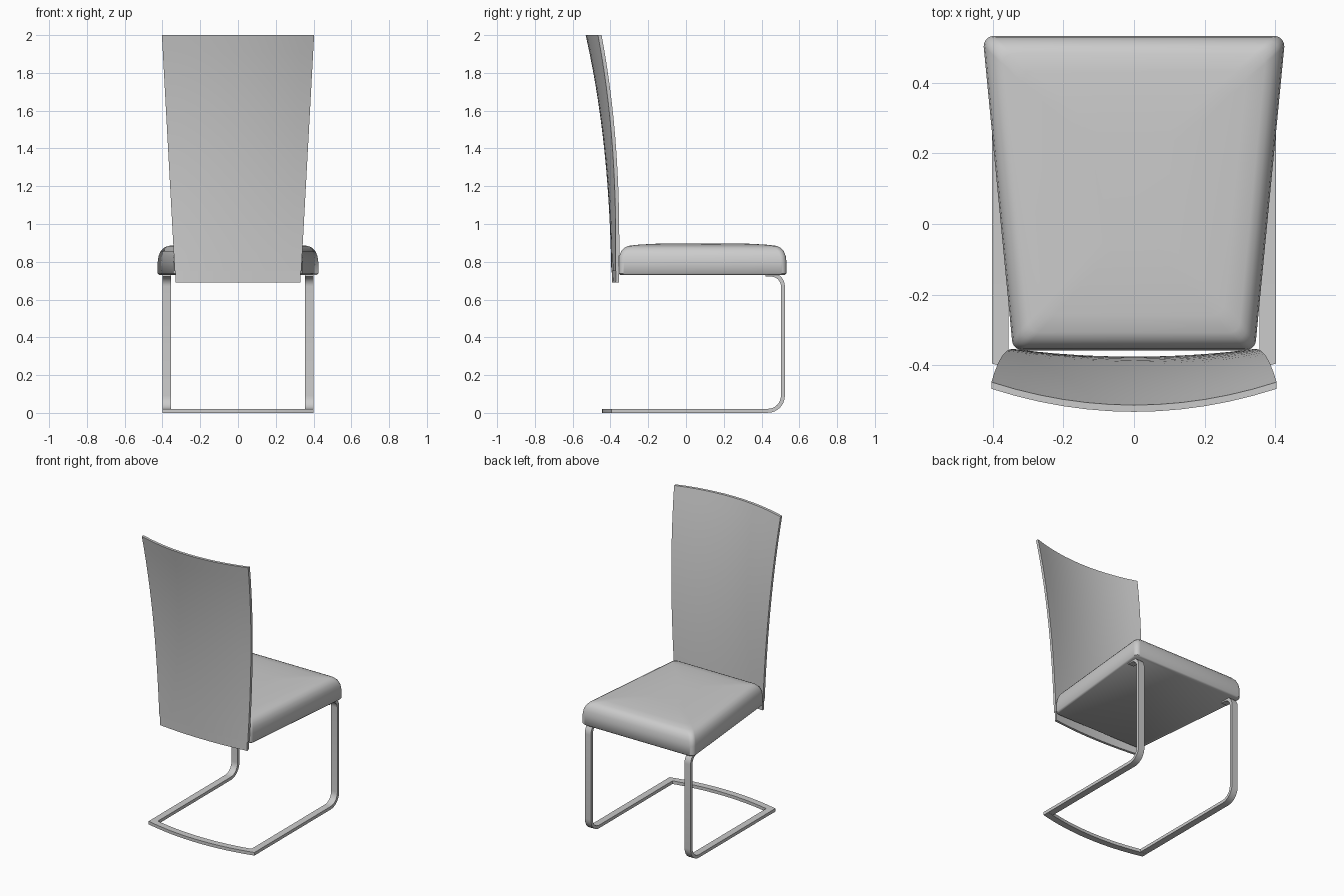
import bpy, bmesh
from math import sin, cos, pi
from mathutils import Vector

if "Cube" in bpy.data.objects:
    bpy.data.objects.remove(bpy.data.objects["Cube"], do_unlink=True)

grey = bpy.data.materials.new("light grey")
grey.use_nodes = True
colour = (0.6, 0.6, 0.6, 1)
grey.diffuse_color = colour
grey.node_tree.nodes["Principled BSDF"].inputs["Base Color"].default_value = colour


def make_object(name, bm, angle):
    bmesh.ops.recalc_face_normals(bm, faces=bm.faces)
    mesh = bpy.data.meshes.new(name)
    bm.to_mesh(mesh)
    bm.free()
    mesh.materials.append(grey)
    ob = bpy.data.objects.new(name, mesh)
    bpy.context.collection.objects.link(ob)
    bpy.ops.object.select_all(action="DESELECT")
    bpy.context.view_layer.objects.active = ob
    ob.select_set(True)
    bpy.ops.object.shade_smooth_by_angle(angle=angle)
    return ob


def loft(name, rings, angle=0.6):
    """Skin closed rings of points and cap both ends."""
    bm = bmesh.new()
    loops = [[bm.verts.new(p) for p in ring] for ring in rings]
    for a, b in zip(loops, loops[1:]):
        for i in range(len(a)):
            j = (i + 1) % len(a)
            bm.faces.new((a[i], a[j], b[j], b[i]))
    bm.faces.new(loops[0])
    bm.faces.new(loops[-1])
    return make_object(name, bm, angle)


# Seat cushion: rounded trapezoid outlines stacked into a soft pad
def seat_ring(inset, z, radius=0.03):
    back, front = -0.357 + inset, 0.532 - inset
    ring = []
    for sx, sy, start in ((1, 1, 0), (-1, 1, 1), (-1, -1, 2), (1, -1, 3)):
        y = front if sy > 0 else back
        half = 0.345 + 0.09 * (y + 0.357) - inset
        for k in range(6):
            a = (start + k / 5) * pi / 2
            ring.append((sx * (half - radius) + radius * cos(a),
                         y - sy * radius + radius * sin(a), z))
    return ring


seat_levels = [(0.008, 0.73), (0, 0.738), (0, 0.80), (0.004, 0.83),
               (0.014, 0.856), (0.03, 0.874), (0.05, 0.884),
               (0.1, 0.89), (0.18, 0.895), (0.28, 0.898)]
loft("seat", [seat_ring(d, z) for d, z in seat_levels], 0.8)


# Backrest: a panel that leans back and wraps around the sitter
def back_y(z, u):
    t = max(0, (z - 0.69) / 1.31)
    return -0.375 - 0.025 * t - 0.112 * t ** 2.4 + (0.02 + 0.045 * t) * u * u


def back_panel(name, bottom, top, rows, half_low, half_high, thick):
    cols = 12
    rings = []
    for r in range(rows + 1):
        s = r / rows
        z = bottom + (top - bottom) * s
        half = half_low + (half_high - half_low) * s
        us = [2 * i / cols - 1 for i in range(cols + 1)]
        rear = [(half * u, back_y(z, u) - thick, z) for u in us]
        inner = [(half * u, back_y(z, u), z) for u in reversed(us)]
        rings.append(rear + inner)
    return loft(name, rings)


back_panel("backrest", 0.75, 2.0, 14, 0.335, 0.403, 0.019)
back_panel("backrest_lower_rail", 0.69, 0.75, 1, 0.33, 0.33, 0.017)


# Cantilever legs: flat bars bent under the seat and along the floor
def bend(cy, cz, r, start, end, steps=8):
    return [Vector((cy + r * cos(start + (end - start) * k / steps),
                    cz + r * sin(start + (end - start) * k / steps)))
            for k in range(steps + 1)]


path = ([Vector((0.42, 0.732))] + bend(0.451, 0.67, 0.062, pi / 2, 0)
        + bend(0.433, 0.091, 0.08, 0, -pi / 2) + [Vector((-0.395, 0.011))])
rings = []
for i, p in enumerate(path):
    d = (path[min(i + 1, len(path) - 1)] - path[max(i - 1, 0)]).normalized()
    n = Vector((-d.y, d.x)) * 0.0105
    a, b = p + n, p - n
    rings.append([(0.355, a.x, a.y), (0.401, a.x, a.y),
                  (0.401, b.x, b.y), (0.355, b.x, b.y)])
legs = loft("legs", rings)
legs.modifiers.new("Mirror", "MIRROR")

# Curved floor bar joining the two runners at the back
rings = []
for k in range(17):
    u = k / 8 - 1
    x, y = 0.401 * u, -0.445 + 0.05 * u * u
    rings.append([(x, y, 0), (x, y + 0.045, 0),
                  (x, y + 0.045, 0.0215), (x, y, 0.0215)])
loft("floor_bar", rings)
